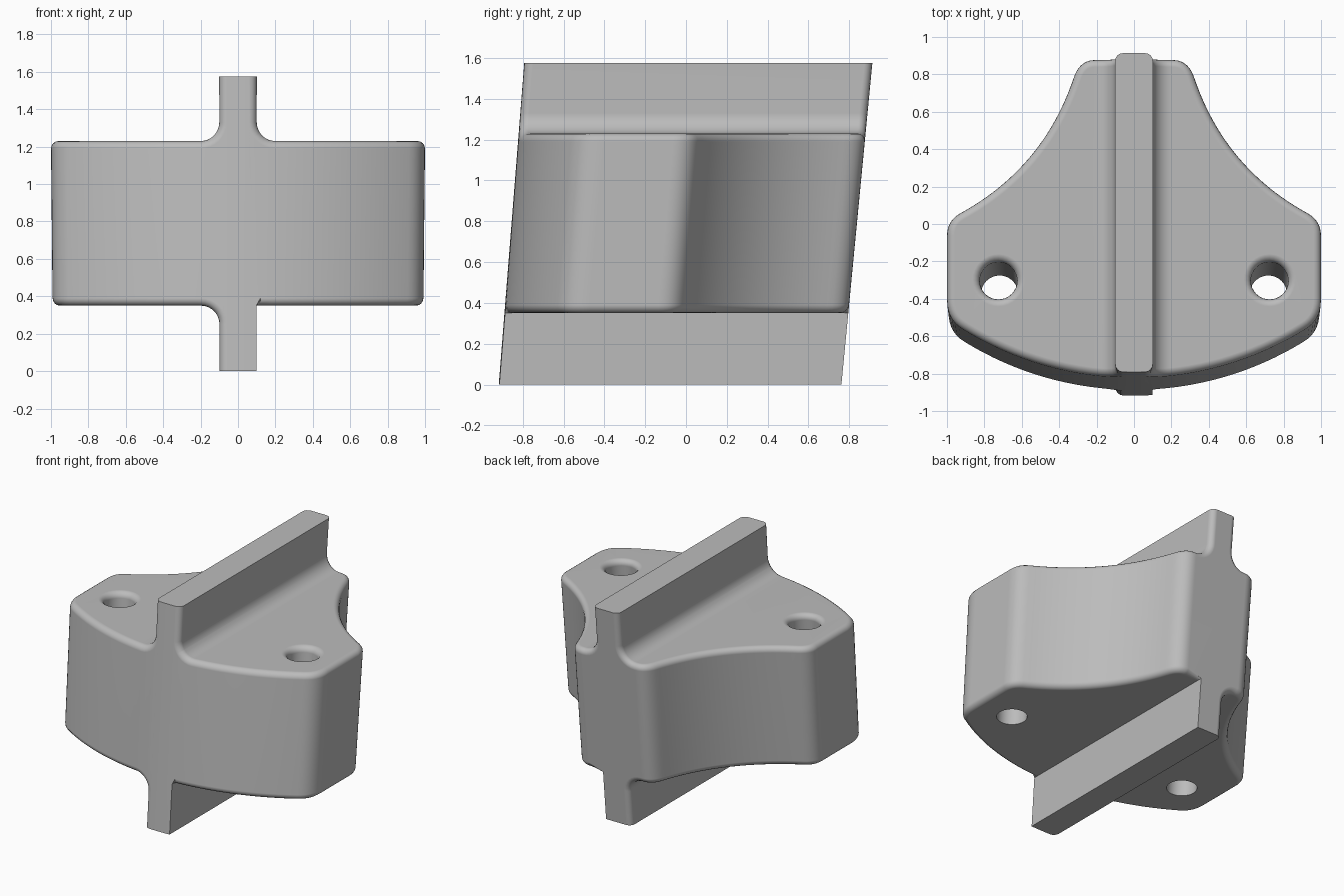
import bpy
import bmesh
from math import sin, cos, pi, radians
from mathutils import Vector

cube = bpy.data.objects.get("Cube")
if cube:
    bpy.data.objects.remove(cube, do_unlink=True)

TOP, DECK, BASE = 1.575, 1.23, 0.35   # rib top, block top, block underside
RIB, FILLET, ROUND = 0.1, 0.1, 0.04
HOLE = Vector((0.725, -0.3))


def arc(cx, cy, r, a0, a1, n):
    angles = [radians(a0 + (a1 - a0) * i / n) for i in range(n + 1)]
    return [Vector((cx + r * cos(a), cy + r * sin(a))) for a in angles]


def curve(p0, p1, p2, n):
    """Quadratic curve from p0 to p2, pulled towards p1."""
    p0, p1, p2 = Vector(p0), Vector(p1), Vector(p2)
    ts = [i / n for i in range(n + 1)]
    return [p0 * (1 - t) ** 2 + p1 * 2 * t * (1 - t) + p2 * t * t for t in ts]


def prism(name, points, place, direction):
    """Closed solid: a 2D outline placed in space and extruded."""
    bm = bmesh.new()
    face = bm.faces.new([bm.verts.new(place(p)) for p in points])
    ext = bmesh.ops.extrude_face_region(bm, geom=[face], use_keep_orig=True)
    moved = [g for g in ext["geom"] if isinstance(g, bmesh.types.BMVert)]
    bmesh.ops.translate(bm, verts=moved, vec=direction)
    bmesh.ops.recalc_face_normals(bm, faces=bm.faces)
    mesh = bpy.data.meshes.new(name)
    bm.to_mesh(mesh)
    bm.free()
    obj = bpy.data.objects.new(name, mesh)
    bpy.context.collection.objects.link(obj)
    return obj


# Plan outline: bowed front, straight sides, hollow flanks, narrow back
half = arc(0, 0.92, 1.74, -90, -58.3, 16)
half += curve(half[-1], (1, -0.51), (1, -0.40), 7)
half += curve((1, -0.06), (1, 0.02), (0.93, 0.06), 7)
half += curve((0.93, 0.06), (0.49, 0.30), (0.326, 0.775), 24)[1:]
half += curve((0.326, 0.775), (0.295, 0.88), (0.21, 0.88), 8)[1:]
outline = half + [Vector((-p.x, p.y)) for p in reversed(half[1:])]

# Cross-section: block with a rib above and below, one lower corner left sharp
profile = [(-RIB, 0), (RIB, 0), (RIB, BASE), (1.3, BASE), (1.3, DECK)]
profile += arc(RIB + FILLET, DECK + FILLET, FILLET, 270, 180, 8)
profile += [(RIB, TOP), (-RIB, TOP)]
profile += arc(-RIB - FILLET, DECK + FILLET, FILLET, 0, -90, 8)
profile += [(-1.3, DECK), (-1.3, BASE)]
profile += arc(-RIB - FILLET, BASE - FILLET, FILLET, 90, 0, 8)

body = prism("ribbed_block", profile, lambda p: (p[0], -1.2, p[1]), (0, 2.4, 0))
cutters = [(prism("plan_cutter", outline, lambda p: (p[0], p[1], -0.2),
                  (0, 0, 2)), 'INTERSECT')]
for side, label in ((-1, "right"), (1, "left")):
    ring = arc(side * HOLE.x, HOLE.y, 0.1, 0, 360, 32)[:-1]
    cutters.append((prism(label + "_hole_cutter", ring,
                          lambda p: (p[0], p[1], -0.1), (0, 0, 2)), 'DIFFERENCE'))
for cutter, operation in cutters:
    mod = body.modifiers.new(cutter.name, 'BOOLEAN')
    mod.operation, mod.solver, mod.object = operation, 'EXACT', cutter
    cutter.hide_render = True
    cutter.hide_set(True)

graph = bpy.context.evaluated_depsgraph_get()
shape = bpy.data.meshes.new_from_object(body.evaluated_get(graph))
body.modifiers.clear()
body.data = shape
for cutter, _ in cutters:
    bpy.data.objects.remove(cutter, do_unlink=True)

bm = bmesh.new()
bm.from_mesh(shape)
bmesh.ops.remove_doubles(bm, verts=bm.verts, dist=0.0005)
bmesh.ops.dissolve_limit(bm, angle_limit=0.003, verts=bm.verts, edges=bm.edges)


def is_rounded(edge):
    if len(edge.link_faces) != 2 or edge.calc_face_angle_signed() < radians(40):
        return False
    mid = (edge.verts[0].co + edge.verts[1].co) / 2
    if mid.z < 0.001 or mid.z > TOP - 0.001:
        return False
    if mid.z < BASE - 0.001 and mid.x > 0:            # sharp lower rib side
        return False
    near_hole = (Vector((abs(mid.x), mid.y)) - HOLE).length < 0.13
    return not (near_hole and mid.z < BASE + 0.01)    # plain lower hole rims


# Rounded edges
bmesh.ops.bevel(bm, geom=[e for e in bm.edges if is_rounded(e)], offset=ROUND,
                segments=4, profile=0.5, affect='EDGES', clamp_overlap=False)

# Lean the whole body back with a slight taper
for v in bm.verts:
    rise = v.co.z - DECK
    v.co.x *= 1 + 0.01 * rise
    v.co.y = v.co.y * (1 + 0.01 * rise) + 0.0875 * rise
bmesh.ops.recalc_face_normals(bm, faces=bm.faces)
bm.to_mesh(shape)
bm.free()

# Single grey finish
grey = bpy.data.materials.new("plain_grey")
grey.use_nodes = True
colour = (0.5, 0.5, 0.5, 1)
grey.diffuse_color = colour
grey.node_tree.nodes["Principled BSDF"].inputs["Base Color"].default_value = colour
shape.materials.clear()
shape.materials.append(grey)

bpy.ops.object.select_all(action='DESELECT')
body.select_set(True)
bpy.context.view_layer.objects.active = body
bpy.ops.object.shade_smooth_by_angle(angle=radians(35))
weighted = body.modifiers.new("even_shading", 'WEIGHTED_NORMAL')
weighted.keep_sharp = True
